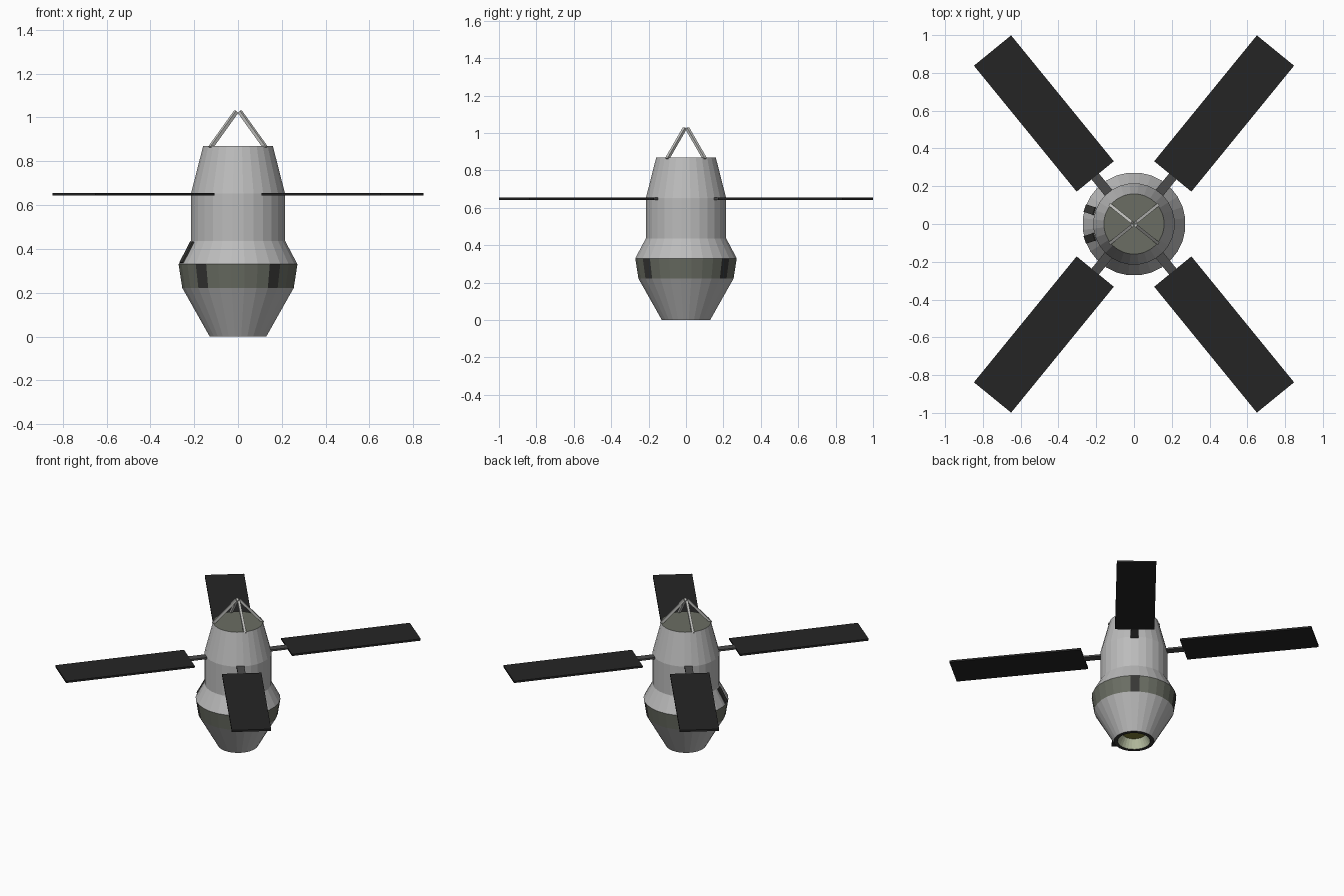
import bpy, bmesh, math
from mathutils import Vector, Matrix

if "Cube" in bpy.data.objects:
    bpy.data.objects.remove(bpy.data.objects["Cube"])

SEG = 28


def material(name, rgb):
    m = bpy.data.materials.new(name)
    m.diffuse_color = (*rgb, 1)
    m.use_nodes = True
    m.node_tree.nodes["Principled BSDF"].inputs["Base Color"].default_value = m.diffuse_color
    return m


GREY = material("hull grey", (0.50, 0.50, 0.50))
BAND = material("grey green", (0.145, 0.155, 0.125))
PATCH = material("dark grey", (0.038, 0.038, 0.036))
PANEL = material("panel black", (0.018, 0.018, 0.018))
ARM = material("arm grey", (0.07, 0.07, 0.07))
ROD = material("rod light grey", (0.55, 0.55, 0.53))
NOZZLE = material("pale green", (0.50, 0.55, 0.38))
CORE = material("olive yellow", (0.22, 0.22, 0.04))


def finish(name, bm, mats):
    bmesh.ops.recalc_face_normals(bm, faces=bm.faces[:])
    me = bpy.data.meshes.new(name)
    bm.to_mesh(me)
    bm.free()
    for m in mats:
        me.materials.append(m)
    ob = bpy.data.objects.new(name, me)
    bpy.context.collection.objects.link(ob)
    return ob


def box(name, size, matrix, mat):
    bm = bmesh.new()
    bmesh.ops.create_cube(bm, size=1)
    bmesh.ops.transform(bm, verts=bm.verts, matrix=matrix @ Matrix.Diagonal((*size, 1)))
    return finish(name, bm, [mat])


# Hull: one closed revolved profile from the nozzle core up to the top cap
profile = [(0.075, 0.06), (0.105, 0.0), (0.13, 0.0), (0.256, 0.222), (0.273, 0.33),
           (0.216, 0.437), (0.216, 0.652), (0.16, 0.87)]
mats = [GREY, BAND, PATCH, NOZZLE, CORE]
level_mat = [3, 2, 0, 1, 0, 0, 0]
bm = bmesh.new()
rings = []
for r, z in profile:
    angles = [(i - 0.5) * math.tau / SEG for i in range(SEG)]
    rings.append([bm.verts.new((r * math.cos(a), r * math.sin(a), z)) for a in angles])
for k, idx in enumerate(level_mat):
    for i in range(SEG):
        j = (i + 1) % SEG
        f = bm.faces.new((rings[k][i], rings[k][j], rings[k + 1][j], rings[k + 1][i]))
        # dark patches on the band below each arm
        f.material_index = 2 if idx == 1 and i in (4, 10, 18, 24) else idx
bm.faces.new(rings[0]).material_index = 4
bm.faces.new(rings[-1]).material_index = 1
finish("hull", bm, mats)

# Four solar panels on short arms
for n, deg in enumerate((50.8, 129.2, 230.8, 309.2)):
    rot = Matrix.Rotation(math.radians(deg), 4, 'Z')
    box(f"solar_panel_{n}", (0.86, 0.254, 0.013),
        rot @ Matrix.Translation((0.755, 0, 0.649)), PANEL)
    box(f"panel_arm_{n}", (0.17, 0.05, 0.012),
        rot @ Matrix.Translation((0.265, 0, 0.649)), ARM)

# Four rods meeting above the top cap
for n, (sx, sy) in enumerate(((1, 1), (-1, 1), (-1, -1), (1, -1))):
    a, b = Vector((0.126 * sx, 0.101 * sy, 0.862)), Vector((0.009 * sx, 0.007 * sy, 1.025))
    rot = (b - a).to_track_quat('Z', 'Y').to_matrix().to_4x4()
    box(f"top_rod_{n}", (0.016, 0.016, (b - a).length),
        Matrix.Translation((a + b) / 2) @ rot, ROD)

# Two window strips on the left shoulder
slope = math.atan2(0.107, 0.057)
for n, deg in enumerate((162, 198)):
    m = (Matrix.Rotation(math.radians(deg), 4, 'Z') @ Matrix.Translation((0.245, 0, 0.384))
         @ Matrix.Rotation(slope, 4, 'Y'))
    box(f"shoulder_window_{n}", (0.108, 0.042, 0.009), m, PATCH)
